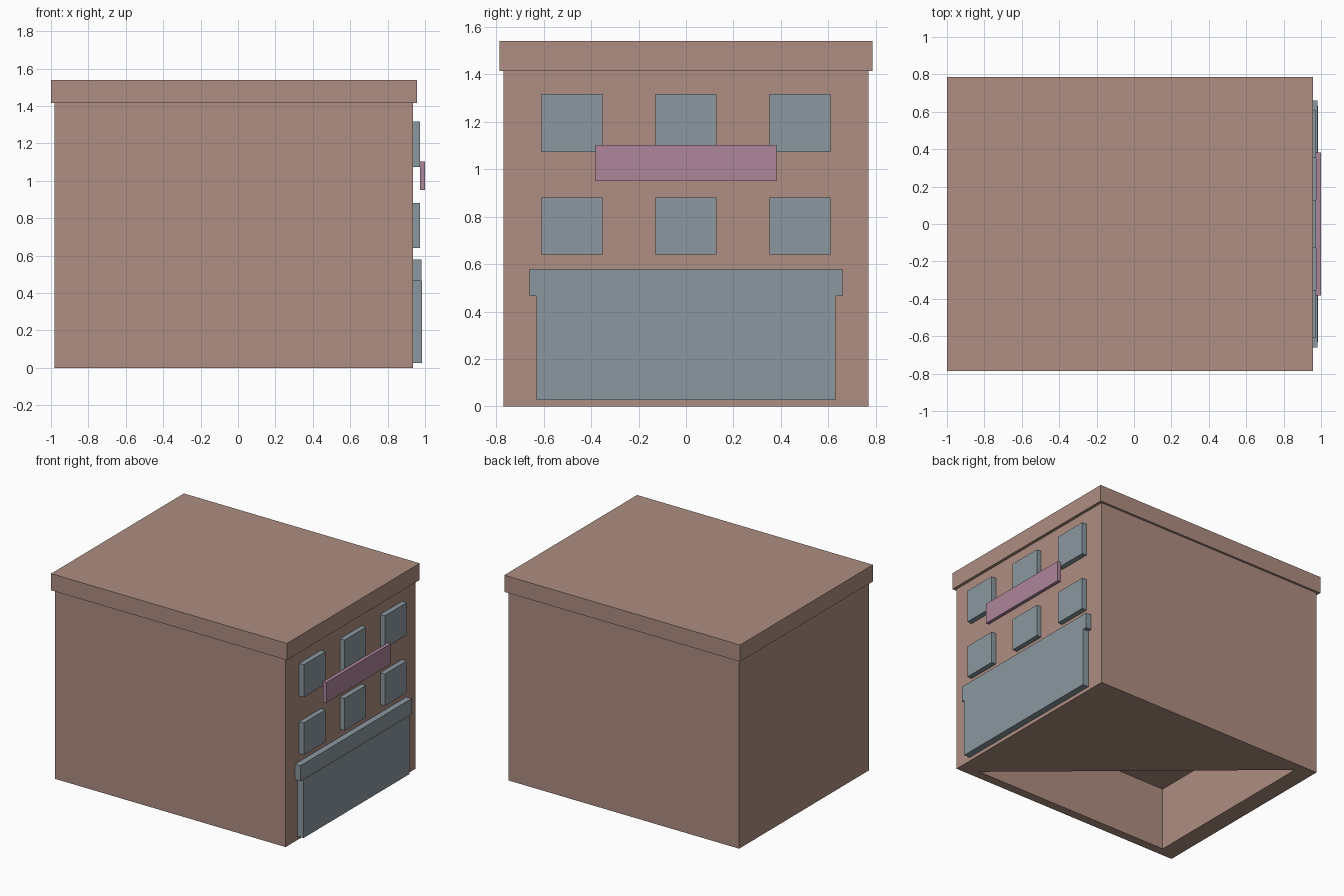
import bpy
import bmesh

if "Cube" in bpy.data.objects:
    bpy.data.objects.remove(bpy.data.objects["Cube"], do_unlink=True)


def make_material(name, rgb):
    mat = bpy.data.materials.new(name)
    mat.use_nodes = True
    color = (*rgb, 1.0)
    mat.diffuse_color = color
    mat.node_tree.nodes["Principled BSDF"].inputs["Base Color"].default_value = color
    return mat


BRICK = make_material("dusty brick", (0.42, 0.27, 0.22))
GLASS = make_material("blue grey", (0.26, 0.315, 0.35))
MAUVE = make_material("mauve", (0.42, 0.235, 0.33))


def finish(name, bm, mat):
    bmesh.ops.recalc_face_normals(bm, faces=bm.faces)
    mesh = bpy.data.meshes.new(name)
    bm.to_mesh(mesh)
    bm.free()
    mesh.materials.append(mat)
    obj = bpy.data.objects.new(name, mesh)
    bpy.context.collection.objects.link(obj)
    return obj


def box(name, xs, ys, zs, mat):
    """Box spanning the given ranges on each axis."""
    bm = bmesh.new()
    bmesh.ops.create_cube(bm, size=1)
    for v in bm.verts:
        v.co = [r[0] if c < 0 else r[1] for c, r in zip(v.co, (xs, ys, zs))]
    return finish(name, bm, mat)


def ring(bm, xs, y, z):
    corners = ((xs[0], -y), (xs[1], -y), (xs[1], y), (xs[0], y))
    return [bm.verts.new((px, py, z)) for px, py in corners]


# Building walls, with a hollow base half covered by a triangular floor
wall_x = 0.935
outer, inner = (-0.98, wall_x), (-0.845, 0.79)
bm = bmesh.new()
rings = [ring(bm, outer, 0.77, 1.415), ring(bm, outer, 0.77, 0),
         ring(bm, inner, 0.703, 0), ring(bm, inner, 0.703, 0.47)]
for a, b in zip(rings, rings[1:]):
    for i in range(4):
        j = (i + 1) % 4
        bm.faces.new((a[i], a[j], b[j], b[i]))
bm.faces.new(rings[0])
bm.faces.new(rings[3])
finish("building_walls", bm, BRICK)

bm = bmesh.new()
base = ring(bm, inner, 0.703, 0)
bm.verts.remove(base.pop(0))
bm.faces.new(reversed(base))
floor = finish("base_floor", bm, BRICK)
if floor.data.polygons[0].normal.z > 0:
    floor.data.flip_normals()

# Overhanging roof slab
box("roof_slab", (-1, 0.957), (-0.787, 0.787), (1.415, 1.54), BRICK)

# Two rows of three windows
for row, zs in (("lower", (0.64, 0.88)), ("upper", (1.073, 1.317))):
    for side, y in (("left", -0.481), ("middle", 0), ("right", 0.481)):
        box(f"{row}_{side}_window", (wall_x, 0.973), (y - 0.129, y + 0.129), zs, GLASS)

# Shopfront and the ledge above it
box("shopfront", (wall_x, 0.984), (-0.63, 0.63), (0.027, 0.465), GLASS)
box("shopfront_ledge", (wall_x, 0.98), (-0.66, 0.66), (0.465, 0.58), GLASS)

# Blank sign board
box("sign_board", (0.973, 1.0), (-0.382, 0.382), (0.95, 1.103), MAUVE)
